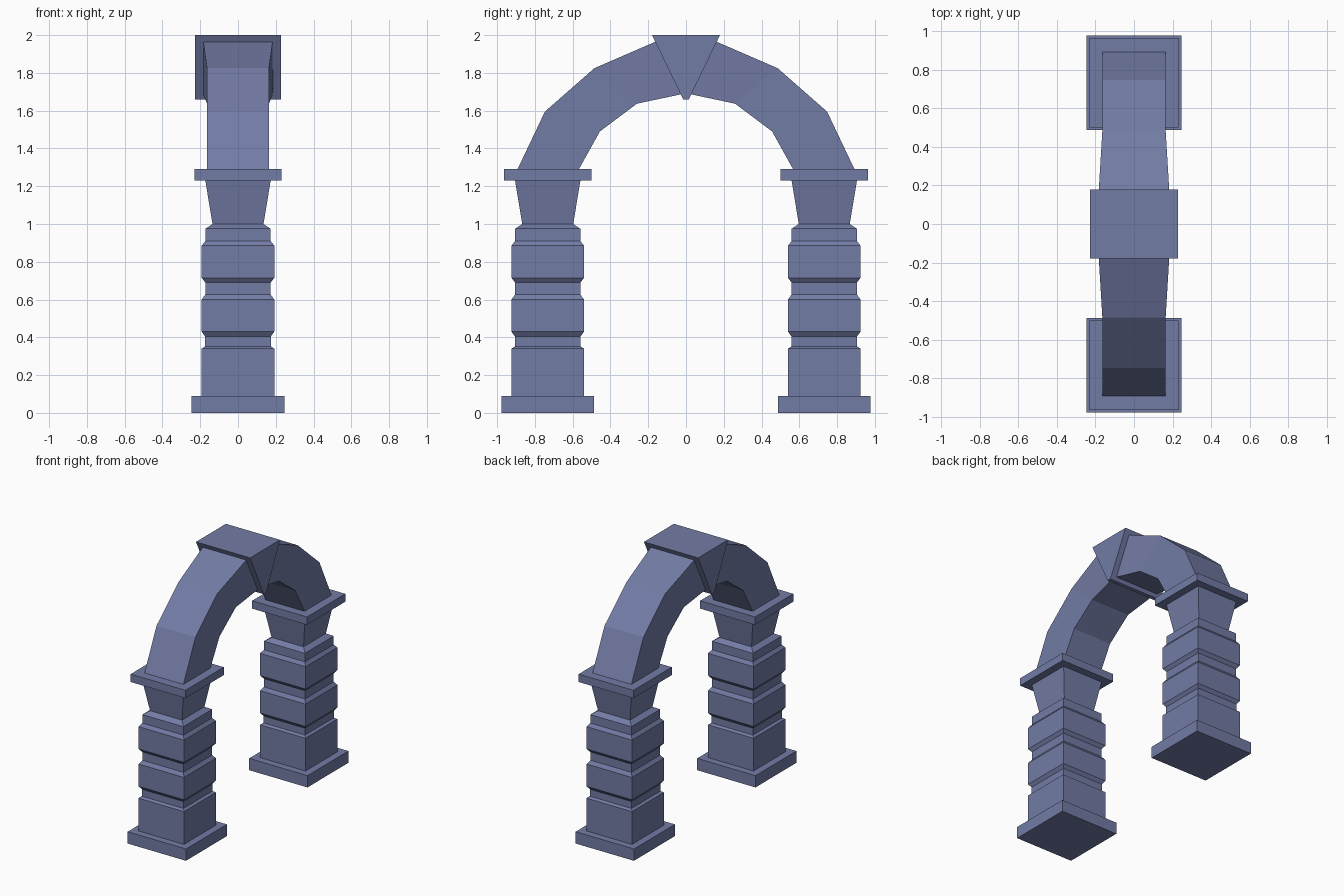
import bpy

if "Cube" in bpy.data.objects:
    bpy.data.objects.remove(bpy.data.objects["Cube"])

COL_Y = 0.732  # distance of each column axis from the centre

# Slate blue stone
stone = bpy.data.materials.new("blue_stone")
stone.diffuse_color = (0.17, 0.2, 0.375, 1)
stone.use_nodes = True
stone.node_tree.nodes["Principled BSDF"].inputs["Base Color"].default_value = stone.diffuse_color


def make_object(name, verts, faces):
    mesh = bpy.data.meshes.new(name)
    mesh.from_pydata(verts, [], faces)
    mesh.update()
    mesh.materials.append(stone)
    obj = bpy.data.objects.new(name, mesh)
    bpy.context.collection.objects.link(obj)
    return obj


def loft(name, rings):
    """Join four-cornered rings into a closed solid."""
    n = len(rings)
    faces = [(3, 2, 1, 0), tuple(4 * (n - 1) + k for k in range(4))]
    for i in range(n - 1):
        for k in range(4):
            a, b = 4 * i + k, 4 * i + (k + 1) % 4
            faces.append((a, b, b + 4, a + 4))
    return make_object(name, [v for r in rings for v in r], faces)


def square_post(name, y, profile):
    """Square pillar from (half width, height) pairs."""
    return loft(name, [[(-h, y - h, z), (h, y - h, z), (h, y + h, z), (-h, y + h, z)]
                       for h, z in profile])


# Parts of one column: (half width, height) profiles
plinth = [(0.246, 0), (0.246, 0.09)]
shaft = [(0.192, 0.09), (0.192, 0.34), (0.174, 0.352), (0.174, 0.405),
         (0.192, 0.43), (0.192, 0.60), (0.173, 0.627), (0.173, 0.69),
         (0.192, 0.715), (0.192, 0.885), (0.173, 0.91), (0.173, 0.975),
         (0.135, 1.0)]
capital = [(0.135, 1.0), (0.173, 1.23)]
cap_slab = [(0.231, 1.23), (0.231, 1.29)]

# Arch stations: outer (y, z, half width), inner (y, z, half width)
arch = [((0.892, 1.29, 0.164), (0.567, 1.29, 0.164)),
        ((0.747, 1.595, 0.164), (0.456, 1.49, 0.164)),
        ((0.485, 1.825, 0.164), (0.26, 1.637, 0.164)),
        ((0.12, 1.983, 0.186), (0.0, 1.692, 0.186))]

for side, s in (("front", -1), ("back", 1)):
    for part, profile in (("plinth", plinth), ("shaft", shaft),
                          ("capital", capital), ("cap_slab", cap_slab)):
        square_post(f"{side}_{part}", s * COL_Y, profile)
    # Half of the arch; mirrored in x as well so the winding stays outward
    rings = []
    for (yo, zo, wo), (yi, zi, wi) in arch:
        rings.append([(-s * wo, s * yo, zo), (-s * wi, s * yi, zi),
                      (s * wi, s * yi, zi), (s * wo, s * yo, zo)])
    loft(f"{side}_arch", rings)

# Wedge keystone at the crown
loft("keystone", [[(-w, -d, z), (w, -d, z), (w, d, z), (-w, d, z)]
                  for w, d, z in ((0.228, 0.015, 1.66), (0.228, 0.18, 2.0))])
